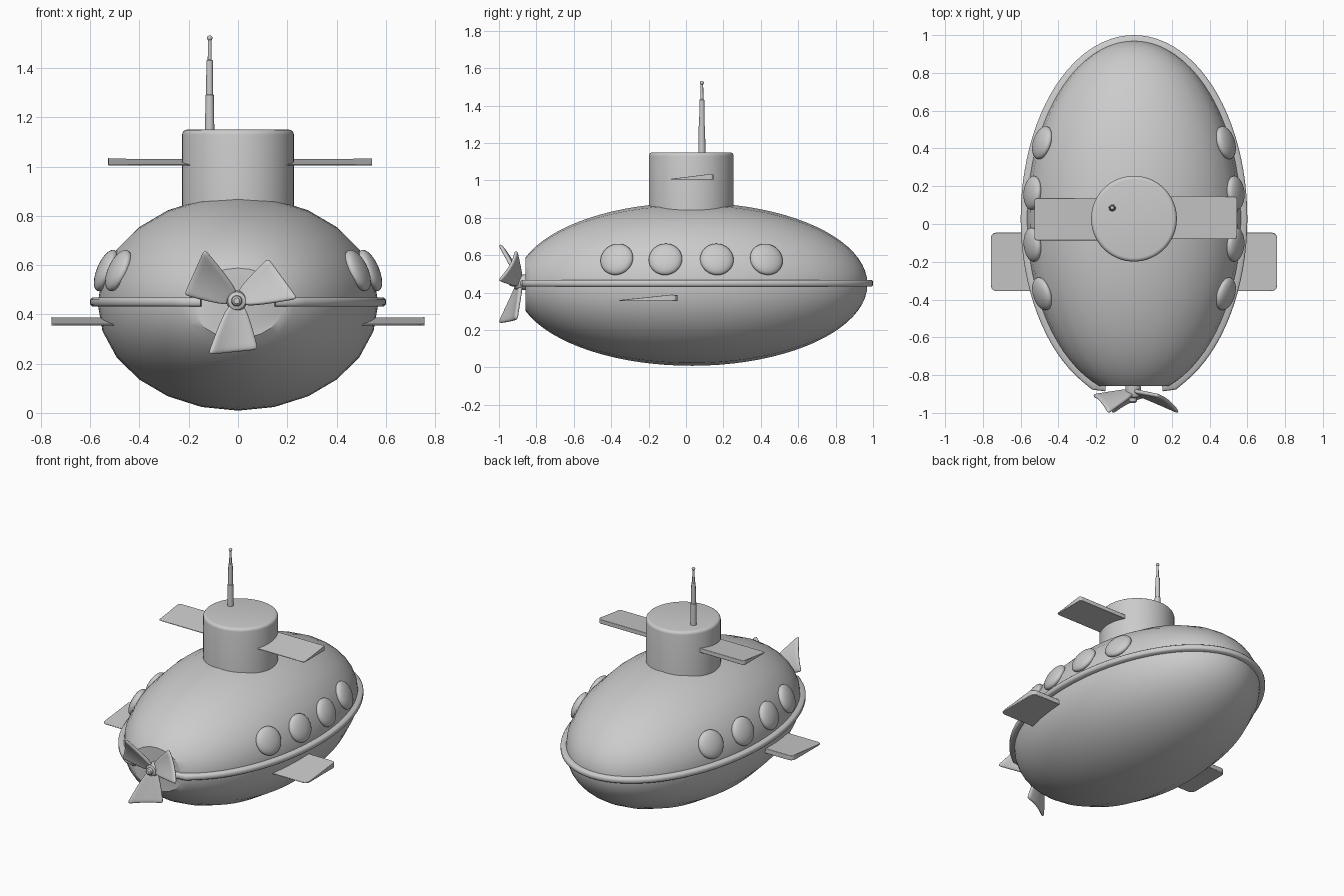
import bpy, bmesh, math
from mathutils import Vector, Matrix

if "Cube" in bpy.data.objects:
    bpy.data.objects.remove(bpy.data.objects["Cube"])

CY, CZ = 0.03, 0.445            # hull centre
HX, HY, HZ = 0.57, 0.94, 0.436  # hull half sizes


def make(name, bm, smooth=35):
    bmesh.ops.recalc_face_normals(bm, faces=bm.faces)
    me = bpy.data.meshes.new(name)
    bm.to_mesh(me)
    bm.free()
    ob = bpy.data.objects.new(name, me)
    bpy.context.collection.objects.link(ob)
    bpy.ops.object.select_all(action='DESELECT')
    ob.select_set(True)
    bpy.context.view_layer.objects.active = ob
    if smooth:
        bpy.ops.object.shade_smooth_by_angle(angle=math.radians(smooth))
    return ob


def skin(bm, rings, closed=False):
    """Join rings of points with quads; cap the ends unless closed."""
    vs = [[bm.verts.new(p) for p in r] for r in rings]
    n = len(vs[0])
    for a, b in zip(vs, vs[1:] + (vs[:1] if closed else [])):
        for i in range(n):
            bm.faces.new((a[i], a[(i + 1) % n], b[(i + 1) % n], b[i]))
    if not closed:
        bm.faces.new(vs[0])
        bm.faces.new(vs[-1])


def lathe(name, profile, loc, axis='Z', segs=48):
    rings = []
    for r, h in profile:
        ring = []
        for i in range(segs):
            a = 2 * math.pi * i / segs
            c, s = r * math.cos(a), r * math.sin(a)
            ring.append(Vector((c, s, h) if axis == 'Z' else (c, h, s)) + Vector(loc))
        rings.append(ring)
    bm = bmesh.new()
    skin(bm, rings)
    return make(name, bm)


# Hull: 24-sided ellipsoid with a cut-off stern, creased strakes underneath
t_end = math.acos(-0.888 / HY)
rings = []
for k in range(37):
    t = 0.012 + (t_end - 0.012) * k / 36
    rings.append([(HX * math.sin(t) * math.cos(i * math.pi / 12),
                   CY + HY * math.cos(t),
                   CZ + HZ * math.sin(t) * math.sin(i * math.pi / 12)) for i in range(24)])
bm = bmesh.new()
skin(bm, rings)
hull = make("hull", bm)
sharp = hull.data.attributes.get("sharp_edge") or hull.data.attributes.new("sharp_edge", 'BOOLEAN', 'EDGE')
for e in hull.data.edges:
    a, b = (hull.data.vertices[v].co for v in e.vertices)
    if abs(a.y - b.y) > 1e-4 and a.z < CZ - 1e-4:
        sharp.data[e.index].value = True

# Rim: rounded band swept round the waterline, open behind the propeller
path = [(0.15, -0.866), (0.215, -0.858)]
for k in range(1, 80):
    a = math.radians(-67.5 + 315 * k / 80)
    path.append((0.58 * math.cos(a), CY + 0.95 * math.sin(a)))
path += [(-0.215, -0.858), (-0.15, -0.866)]
section = [(-0.03, -0.018), (0.012, -0.018), (0.02, -0.01), (0.02, 0.01), (0.012, 0.018), (-0.03, 0.018)]
rings = []
for i, p in enumerate(path):
    d = Vector(path[min(i + 1, len(path) - 1)]) - Vector(path[max(i - 1, 0)])
    n = Vector((d.y, -d.x)).normalized()
    rings.append([(p[0] + n.x * o, p[1] + n.y * o, 0.45 + h) for o, h in section])
bm = bmesh.new()
skin(bm, rings)
make("rim", bm, 50)

# Conning tower
R = 0.227
lathe("tower", [(R, 0.75), (R, 1.13)] +
      [(R - 0.02 + 0.02 * math.cos(a), 1.13 + 0.02 * math.sin(a))
       for a in (math.pi / 8 * k for k in range(1, 5))], (0, 0.028, 0), segs=64)

# Telescopic antenna with ball tip
lathe("antenna", [(0.019, 1.14), (0.017, 1.29), (0.0145, 1.292), (0.0135, 1.43),
                  (0.008, 1.434), (0.007, 1.516)], (-0.115, 0.085, 0), segs=20)
bm = bmesh.new()
bmesh.ops.create_uvsphere(bm, u_segments=16, v_segments=10, radius=0.011,
                          matrix=Matrix.Translation((-0.115, 0.085, 1.522)))
make("antenna_tip", bm, 60)


# Wedge fins, thin at the front edge, rounded outer corners
def fin(name, x0, x1, y0, y1, z, h, r):
    s = 1 if x1 > x0 else -1
    outline = [(x0, y0)]
    for cy, a0 in ((y0 + r, -90), (y1 - r, 0)):
        outline += [(x1 - s * r + s * r * math.cos(math.radians(a0 + d)),
                     cy + r * math.sin(math.radians(a0 + d))) for d in (0, 30, 60, 90)]
    outline.append((x0, y1))

    def top(y):
        f = (y - y0) / (y1 - y0)
        return z + h * (0.15 + 0.85 * min(f / 0.87, 1)) - (0.004 if f > 0.95 else 0)
    bm = bmesh.new()
    skin(bm, [[(x, y, z) for x, y in outline], [(x, y, top(y)) for x, y in outline]])
    ob = make(name, bm, 30)
    m = ob.modifiers.new("soft_edges", 'BEVEL')
    m.width, m.segments, m.limit_method = 0.003, 2, 'ANGLE'


fin("upper_fin_left", -0.15, -0.527, -0.087, 0.138, 1.004, 0.032, 0.014)
fin("upper_fin_right", 0.15, 0.545, -0.08, 0.146, 1.004, 0.032, 0.014)
for side, s in (("left", -1), ("right", 1)):
    fin("lower_fin_" + side, s * 0.48, s * 0.758, -0.355, -0.045, 0.355, 0.036, 0.03)

# Domed portholes set along the hull normal
for side, s in (("left", -1), ("right", 1)):
    for k, y in enumerate((-0.37, -0.11, 0.165, 0.43)):
        z = 0.578
        u, w = (y - CY) / HY, (z - CZ) / HZ
        x = HX * math.sqrt(1 - u * u - w * w)
        nrm = Vector((s * x / HX ** 2, u / HY, w / HZ))
        rot = nrm.to_track_quat('Z', 'Y').to_matrix().to_4x4()
        bm = bmesh.new()
        bmesh.ops.create_uvsphere(bm, u_segments=32, v_segments=16, radius=1,
                                  matrix=Matrix.Translation((s * x, y, z)) @ rot
                                  @ Matrix.Diagonal((0.09, 0.09, 0.036, 1)))
        make(f"porthole_{side}_{k + 1}", bm, 60)

# Propeller hub
HUB = Vector((-0.005, 0, 0.455))
lathe("propeller_hub", [(0.04, -0.84), (0.042, -0.895), (0.036, -0.915), (0.022, -0.92),
                        (0.02, -0.94), (0.012, -0.948)], HUB, 'Y', 24)

# Three cupped, twisted blades
for k in range(3):
    a = math.radians(26 + 120 * k)
    d, p = Vector((math.cos(a), 0, math.sin(a))), Vector((-math.sin(a), 0, math.cos(a)))
    bm = bmesh.new()
    N = 6
    grid = []
    for i in range(N + 1):
        f = i / N
        row = []
        for j in range(N + 1):
            v = 2 * j / N - 1
            rad = 0.02 + f * (0.19 - 0.018 * v)
            half = 0.03 + 0.072 * f ** 0.8
            y = -0.893 - f * 0.045 + v * (0.012 + 0.036 * f) - 0.018 * v * v * f
            row.append(bm.verts.new(HUB + d * rad + p * half * v + Vector((0, y, 0))))
        grid.append(row)
    for i in range(N):
        for j in range(N):
            bm.faces.new((grid[i][j], grid[i + 1][j], grid[i + 1][j + 1], grid[i][j + 1]))
    blade = make(f"propeller_blade_{k + 1}", bm, 80)
    m = blade.modifiers.new("thickness", 'SOLIDIFY')
    m.thickness, m.offset = 0.022, 0
    m = blade.modifiers.new("soften", 'SUBSURF')
    m.levels = m.render_levels = 2
